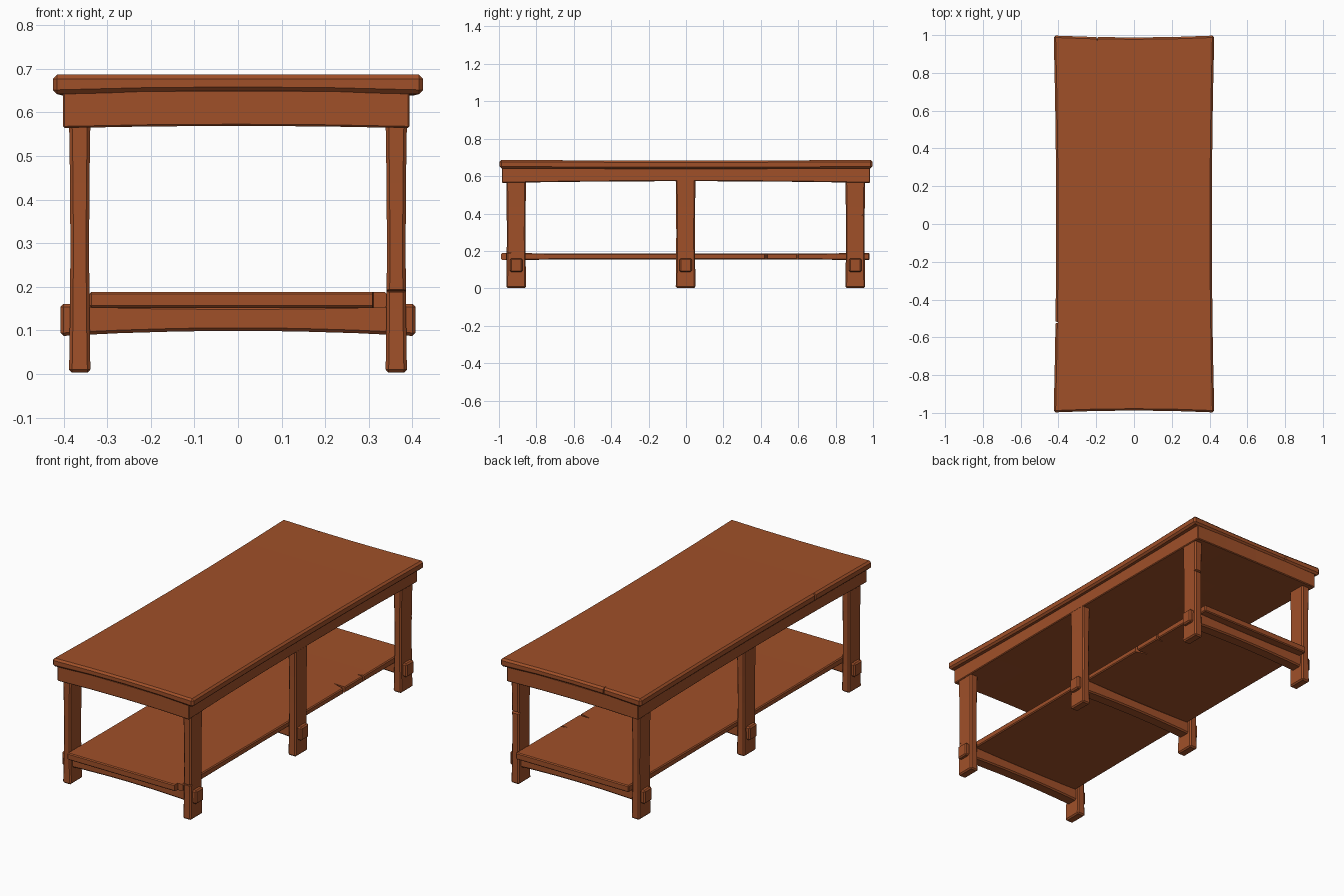
import bpy, bmesh
from mathutils import Vector

if "Cube" in bpy.data.objects:
    bpy.data.objects.remove(bpy.data.objects["Cube"])

wood = bpy.data.materials.new("warm_wood")
wood.diffuse_color = (0.35, 0.08, 0.022, 1)
wood.use_nodes = True
wood.node_tree.nodes["Principled BSDF"].inputs["Base Color"].default_value = wood.diffuse_color


def add_object(name, bm):
    mesh = bpy.data.meshes.new(name)
    bm.to_mesh(mesh)
    bm.free()
    obj = bpy.data.objects.new(name, mesh)
    bpy.context.collection.objects.link(obj)
    mesh.materials.append(wood)
    return obj


def board(name, centre, size, bevel, cuts=(1, 1, 1), warp=None):
    """Bevelled board, sliced per axis; warp(u) moves a point by its -1..1 coordinates."""
    bm = bmesh.new()
    bmesh.ops.create_cube(bm, size=2)
    for axis, n in enumerate(cuts):
        normal = Vector((0, 0, 0))
        normal[axis] = 1
        for i in range(1, n):
            bmesh.ops.bisect_plane(bm, geom=bm.verts[:] + bm.edges[:] + bm.faces[:],
                                   plane_co=normal * (2 * i / n - 1), plane_no=normal)
    for v in bm.verts:
        u = v.co.copy()
        v.co = Vector(centre) + Vector(a * b / 2 for a, b in zip(u, size))
        if warp:
            v.co += Vector(warp(u))
    obj = add_object(name, bm)
    mod = obj.modifiers.new("worn_edges", 'BEVEL')
    mod.width = bevel
    mod.segments = 1
    mod.limit_method = 'ANGLE'
    mod.angle_limit = 0.7
    return obj


def notch(obj, points, direction):
    """Cut a small prism-shaped chip, the triangle or quad extruded along direction."""
    bm = bmesh.new()
    face = bm.faces.new([bm.verts.new(p) for p in points])
    ext = bmesh.ops.extrude_face_region(bm, geom=[face])
    bmesh.ops.translate(bm, vec=direction,
                        verts=[g for g in ext["geom"] if isinstance(g, bmesh.types.BMVert)])
    bmesh.ops.recalc_face_normals(bm, faces=bm.faces[:])
    cutter = add_object("chip_cutter", bm)
    cutter.hide_render = True
    cutter.hide_viewport = True
    mod = obj.modifiers.new("chip", 'BOOLEAN')
    mod.operation = 'DIFFERENCE'
    mod.object = cutter
    mod.solver = 'EXACT'


# Table top: waisted sides, slightly hollow ends and surface
def top_warp(u):
    mx, my = 1 - u.x ** 2, 1 - u.y ** 2
    return (-0.013 * u.x * my, -0.01 * u.y * mx,
            -0.003 * my + (0.007 * mx if u.z < 0 else 0))


top = board("table_top", (0, 0, 0.664), (0.85, 1.995, 0.045), 0.01, (4, 6, 1), top_warp)
notch(top, [(-0.45, -0.505, 0.6), (-0.45, -0.54, 0.6), (-0.40, -0.521, 0.6)], (0, 0, 0.2))
notch(top, [(-0.205, 1.03, 0.6), (-0.185, 1.03, 0.6), (-0.195, 0.97, 0.6)], (0, 0, 0.2))

# Apron block below the top, with gently arched lower edges
board("apron", (-0.004, 0, 0.608), (0.795, 1.97, 0.088), 0.004, (4, 6, 1),
      lambda u: (-0.006 * u.x * (1 - u.y ** 2), -0.005 * u.y * (1 - u.x ** 2),
                 0.005 * (1 - u.x ** 2) + 0.009 * (1 - u.y ** 2) if u.z < 0 else 0))

# Legs with through-stretchers: front, middle and back pairs
for label, y in (("front", -0.908), ("middle", -0.002), ("back", 0.905)):
    for side, s in (("left", -1), ("right", 1)):
        leg = board(f"{label}_{side}_leg", (s * 0.363, y, 0.293), (0.049, 0.106, 0.58), 0.007,
                    (1, 1, 4), lambda u: (-0.003 * u.x * (1 - u.z ** 2),
                                          -0.003 * u.y * (1 - u.z ** 2), 0))
        if side == "right" and label == "front":
            notch(leg, [(0.3, -1.0, 0.185), (0.3, -1.0, 0.2), (0.3, -0.935, 0.19)], (0.2, 0, 0))
        if side == "right" and label == "back":
            notch(leg, [(0.3, 0.98, 0.378), (0.3, 0.98, 0.408), (0.3, 0.94, 0.39)], (0.2, 0, 0))
    board(f"{label}_stretcher", (0, y, 0.124), (0.814, 0.066, 0.074), 0.007, (6, 1, 1),
          lambda u: (0, 0, (0.012 if u.z < 0 else -0.006) * (1 - u.x ** 2)))

# Lower shelf resting on the stretchers, with chipped corner and cracked edge
shelf = board("lower_shelf", (0, -0.003, 0.170), (0.682, 1.97, 0.037), 0.005, (2, 6, 1),
              lambda u: (0, 0, 0.004 * (1 - u.y ** 2) * (1 if u.z < 0 else -0.8)))
notch(shelf, [(0.305, -1.02, 0.1), (0.36, -1.02, 0.1), (0.36, -0.963, 0.1), (0.311, -0.963, 0.1)],
      (0, 0, 0.2))
notch(shelf, [(0.37, 0.41, 0.1), (0.37, 0.435, 0.1), (0.27, 0.44, 0.1)], (0, 0, 0.2))
notch(shelf, [(0.37, 0.59, 0.1), (0.37, 0.61, 0.1), (0.30, 0.59, 0.1)], (0, 0, 0.2))
